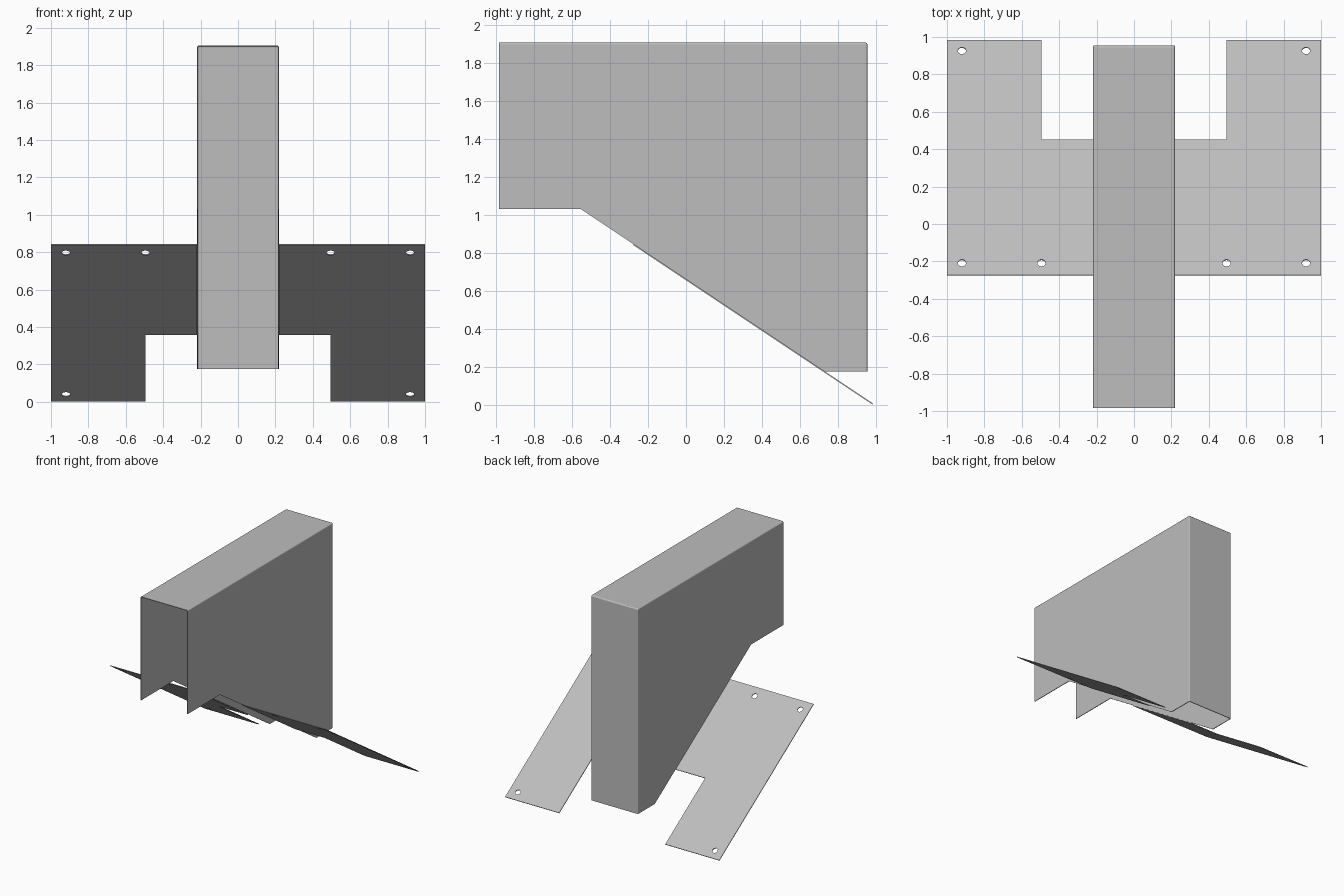
import bpy, bmesh, math

cube = bpy.data.objects.get("Cube")
if cube:
    bpy.data.objects.remove(cube)

HALF_WIDTH = 0.22
SHEET = 0.006
FRONT, BACK, TOP = -0.985, 0.955, 1.905
SLOPE = math.atan2(0.84, 1.26)   # pitch of the mounting plates

metal = bpy.data.materials.new("grey_metal")
metal.use_nodes = True
grey = (0.51, 0.51, 0.51, 1)
metal.diffuse_color = grey
metal.node_tree.nodes["Principled BSDF"].inputs["Base Color"].default_value = grey


def slope_z(y):
    return 0.003 + (0.983 - y) * math.tan(SLOPE)


def finish(name, bm):
    mesh = bpy.data.meshes.new(name)
    bm.to_mesh(mesh)
    bm.free()
    mesh.materials.append(metal)
    obj = bpy.data.objects.new(name, mesh)
    bpy.context.collection.objects.link(obj)
    return obj


def thicken(obj, offset):
    mod = obj.modifiers.new("sheet_thickness", "SOLIDIFY")
    mod.thickness = SHEET
    mod.offset = offset
    mod.use_even_offset = True


# Folded cover: two side walls, top and back, open at the front and underneath
profile = [(FRONT, 1.03), (FRONT, TOP), (BACK, TOP), (BACK, 0.175),
           (0.73, 0.175), (-0.555, 1.03)]
bm = bmesh.new()
left = [bm.verts.new((HALF_WIDTH, y, z)) for y, z in profile]
right = [bm.verts.new((-HALF_WIDTH, y, z)) for y, z in profile]
bm.faces.new(left)
bm.faces.new(right[::-1])
for i in (1, 2):
    bm.faces.new((left[i], right[i], right[i + 1], left[i + 1]))
bmesh.ops.recalc_face_normals(bm, faces=bm.faces)
bm.normal_update()
# Make sure the outside of the folded sheet faces outward
if max(bm.faces, key=lambda f: f.calc_center_median().x).normal.x < 0:
    bmesh.ops.reverse_faces(bm, faces=bm.faces)
folds = [e for e in bm.edges if len(e.link_faces) == 2]
bmesh.ops.bevel(bm, geom=folds, offset=0.01, segments=3, profile=0.5,
                affect="EDGES", clamp_overlap=True)
cover = finish("folded_cover", bm)
thicken(cover, -1)


# Sloping L-shaped mounting plates with screw holes
def add_loop(bm, points):
    verts = [bm.verts.new((x, y, slope_z(y))) for x, y in points]
    return [bm.edges.new((v, verts[i - 1])) for i, v in enumerate(verts)]


def mounting_plate(name, side):
    outline = [(HALF_WIDTH, -0.275), (1, -0.275), (1, 0.983),
               (0.495, 0.983), (0.495, 0.45), (HALF_WIDTH, 0.45)]
    bm = bmesh.new()
    edges = add_loop(bm, [(side * x, y) for x, y in outline])
    for cx, cy in [(0.92, 0.925), (0.92, -0.21), (0.495, -0.21)]:
        ring = [math.tau * i / 20 for i in range(20)]
        edges += add_loop(bm, [(side * (cx + 0.022 * math.cos(a)),
                                cy + 0.022 * math.cos(SLOPE) * math.sin(a))
                               for a in ring])
    bmesh.ops.triangle_fill(bm, edges=edges, use_beauty=True,
                            normal=(0, math.sin(SLOPE), math.cos(SLOPE)))
    bm.normal_update()
    flipped = [f for f in bm.faces if f.normal.z < 0]
    bmesh.ops.reverse_faces(bm, faces=flipped)
    thicken(finish(name, bm), 0)


mounting_plate("left_mounting_plate", 1)
mounting_plate("right_mounting_plate", -1)
